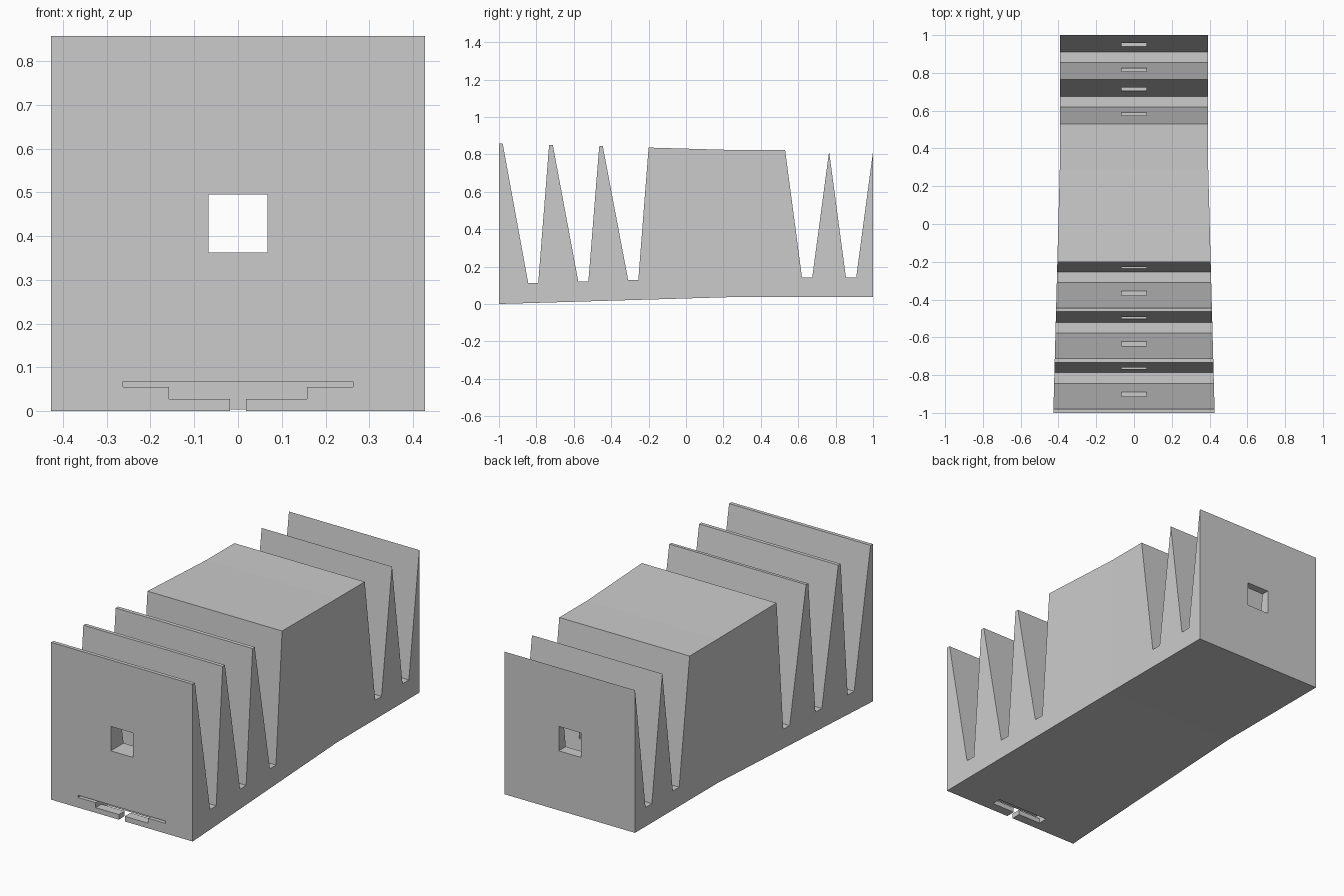
import bpy
import bmesh

cube = bpy.data.objects.get("Cube")
if cube:
    bpy.data.objects.remove(cube, do_unlink=True)

grey = bpy.data.materials.new("plain grey")
grey.use_nodes = True
colour = (0.6, 0.6, 0.6, 1)
grey.diffuse_color = colour
grey.node_tree.nodes["Principled BSDF"].inputs["Base Color"].default_value = colour

BEND = 0.29  # the front part flares out ahead of this y


def make_object(name, bm):
    bmesh.ops.recalc_face_normals(bm, faces=bm.faces)
    mesh = bpy.data.meshes.new(name)
    bm.to_mesh(mesh)
    bm.free()
    mesh.materials.append(grey)
    obj = bpy.data.objects.new(name, mesh)
    bpy.context.collection.objects.link(obj)
    return obj


def extrude(bm, points, offset):
    face = bm.faces.new([bm.verts.new(p) for p in points])
    result = bmesh.ops.extrude_face_region(bm, geom=[face])
    moved = [g for g in result["geom"] if isinstance(g, bmesh.types.BMVert)]
    bmesh.ops.translate(bm, verts=moved, vec=offset)


# Side outline: front fins, solid block, rear fins
outline = [(-1, 0), (-1, 0.857)]
for y, top, floor in ((-0.98, 0.857, 0.113), (-0.712, 0.85, 0.12), (-0.445, 0.844, 0.127)):
    outline += [(y, top), (y + 0.136, floor), (y + 0.19, floor), (y + 0.248, top - 0.007)]
    if y < -0.5:
        continue
    outline[-1] = (-0.2, 0.836)
outline += [(BEND, 0.822), (0.53, 0.822)]
for y in (0.62, 0.855):
    outline += [(y, 0.142), (y + 0.055, 0.142), (y + 0.145, 0.815)]
outline += [(1, 0.038), (BEND, 0.038)]

# Finned body, widened towards the front
bm = bmesh.new()
extrude(bm, [(-1, y, z) for y, z in outline], (2, 0, 0))
bmesh.ops.bisect_plane(bm, geom=bm.verts[:] + bm.edges[:] + bm.faces[:],
                       plane_co=(0, BEND, 0), plane_no=(0, 1, 0))
for v in bm.verts:
    v.co.x *= 0.393 + 0.0264 * max(0, BEND - v.co.y)
body = make_object("finned_body", bm)


def cut(name, points, y0, y1):
    """Cut a front-view outline (x, z) out of the body from y0 to y1."""
    bm = bmesh.new()
    extrude(bm, [(x, y0, z) for x, z in points], (0, y1 - y0, 0))
    cutter = make_object(name, bm)
    mod = body.modifiers.new(name, "BOOLEAN")
    mod.operation = "DIFFERENCE"
    mod.solver = "EXACT"
    mod.object = cutter
    bpy.context.view_layer.update()
    bpy.context.view_layer.objects.active = body
    bpy.ops.object.modifier_apply(modifier=name)
    bpy.data.objects.remove(cutter, do_unlink=True)


def mirrored(half):
    return half + [(-x, z) for x, z in reversed(half)]


# Square channel along the whole length
cut("square_channel", mirrored([(0.067, 0.362), (0.067, 0.495)]), -1.1, 1.1)
# Stepped slot in the front, and its wider opening behind the lip
cut("stepped_slot", mirrored([(0.018, -0.05), (0.018, 0.028), (0.158, 0.028),
                              (0.158, 0.055), (0.263, 0.055), (0.263, 0.067)]), -1.1, -0.9)
cut("slot_opening", mirrored([(0.158, -0.05), (0.158, 0.04)]), -0.95, -0.9)
